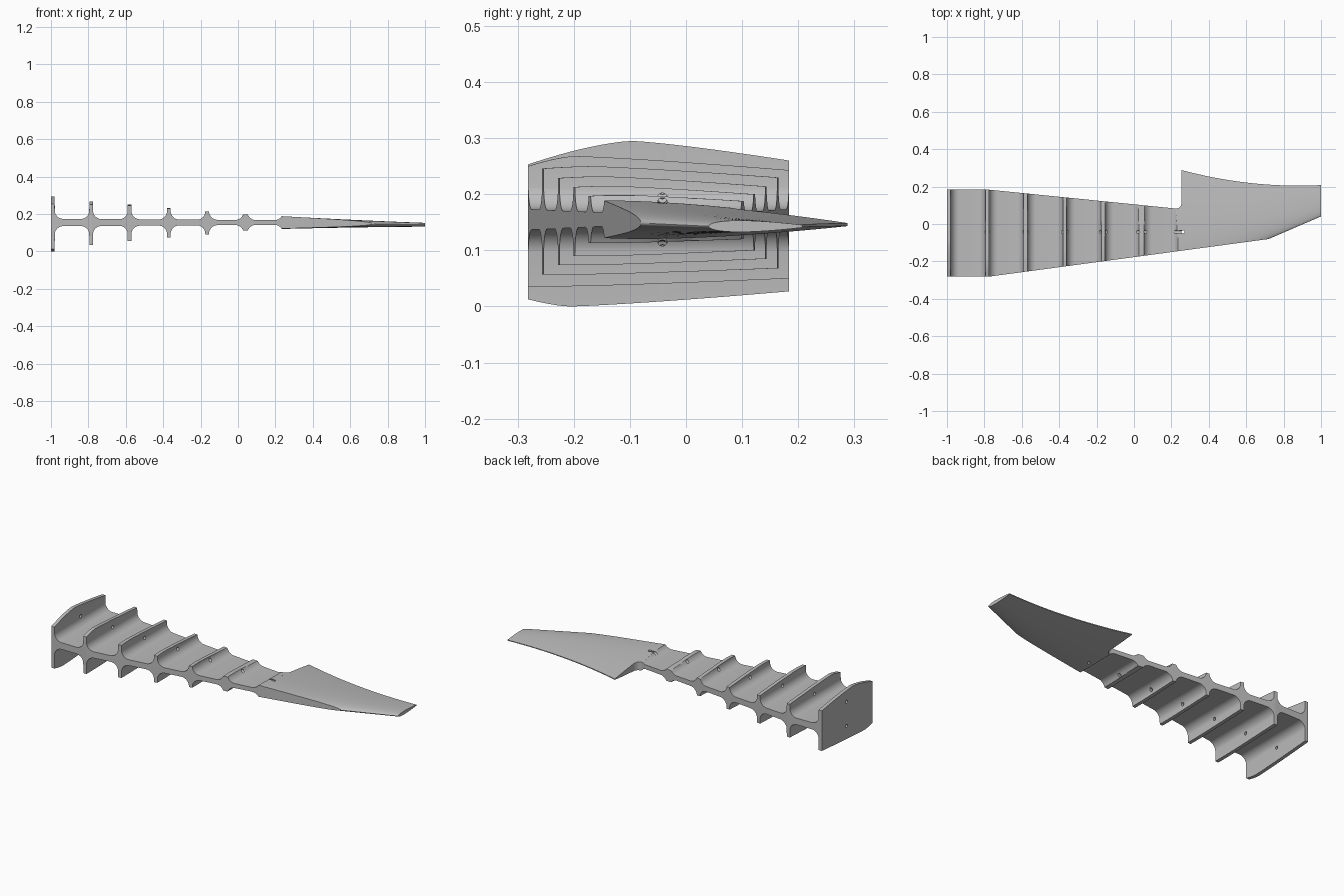
import bpy, bmesh, math
from mathutils import Vector

cube = bpy.data.objects.get("Cube")
if cube:
    bpy.data.objects.remove(cube, do_unlink=True)

grey = bpy.data.materials.new("light grey")
grey.use_nodes = True
color = (0.5, 0.5, 0.5, 1)
grey.diffuse_color = color
grey.node_tree.nodes["Principled BSDF"].inputs["Base Color"].default_value = color

MID, HALF, FILLET = 0.155, 0.01, 0.045
ROOT, KINK = 0.255, 0.72

# Ribs: x, peak position, top (front, peak, back), bottom (front, low, back)
RIBS = [
    (-0.99, 0.40, (0.253, 0.295, 0.26), (0.013, 0.0, 0.027)),
    (-0.785, 0.18, (0.25, 0.268, 0.243), (0.036, 0.036, 0.05)),
    (-0.58, 0.20, (0.246, 0.25, 0.23), (0.057, 0.057, 0.068)),
    (-0.37, 0.20, (0.229, 0.232, 0.214), (0.074, 0.074, 0.085)),
    (-0.165, 0.20, (0.213, 0.215, 0.2), (0.09, 0.09, 0.1)),
    (0.04, 0.20, (0.197, 0.199, 0.188), (0.113, 0.113, 0.12)),
]
JOINT = 0.25  # centre of the shoulder where the blade begins


# Plan outline
def front_edge(x):
    return -0.282 + 0.1345 * max(0, x + 0.78)


def back_edge(x):
    y = 0.184 - 0.101 * max(0, x + 0.78)
    r = 0.036
    bend = min(r, max(0, x - 0.22))
    return y + r - math.sqrt(r * r - bend * bend)


def blade_nose(x):
    return -0.08 + 0.43 * (x - KINK)


def blade_tail(x):
    return 0.205 + 0.083 * ((0.88 - x) / 0.625) ** 2


# Tapered foil surface; side is +1 for the top and -1 for the bottom
def foil(x, y, side):
    nose, tail = blade_nose(x), blade_tail(x)
    chord = tail - nose
    u = min(1, max(0, (y - nose) / chord))
    thick = 0.6 * chord * 0.114 * (
        2.969 * math.sqrt(u) - 1.26 * u - 3.516 * u ** 2 + 2.843 * u ** 3 - 1.015 * u ** 4) / 1.2
    s = (x - ROOT) / (1 - ROOT)
    middle = (0.158 - 0.012 * u) * (1 - s) + 0.143 * s
    return middle + side * (thick + 0.002 * u)


# Height of a rib edge along its length
def rib_edge(rib, t, side):
    peak = rib[1] if side > 0 else 0.16
    front, best, back = rib[2] if side > 0 else rib[3]
    if t < peak:
        return best + (front - best) * ((peak - t) / peak) ** 1.5
    return best + (back - best) * ((t - peak) / (1 - peak)) ** 1.25


# Web with rounded fillets up to every rib
def web(x, y, t, side):
    centre = min([r[0] for r in RIBS] + [JOINT], key=lambda c: abs(x - c))
    d = abs(x - centre) - HALF
    rib = next((r for r in RIBS if r[0] == centre), None)
    limit = rib_edge(rib, t, side) if rib else foil(x, y, side)
    if d <= 1e-5:
        return limit
    core = 0.020 - 0.008 * (x + 1) / 1.25
    k = max(0, FILLET - d)
    z = MID + side * (core + FILLET - math.sqrt(FILLET ** 2 - k * k))
    return min(z, limit) if side > 0 else max(z, limit)


# Closed slab from a top and a bottom height field
def slab(name, xs, ts, front, back, height):
    bm = bmesh.new()
    grids = []
    for side in (1, -1):
        grid = []
        for x in xs:
            a, b = front(x), back(x)
            grid.append([bm.verts.new((x, a + (b - a) * t, height(x, a + (b - a) * t, t, side)))
                         for t in ts])
        grids.append(grid)
    top, bottom = grids
    nx, nt = len(xs) - 1, len(ts) - 1
    for g in grids:
        for i in range(nx):
            for j in range(nt):
                bm.faces.new((g[i][j], g[i + 1][j], g[i + 1][j + 1], g[i][j + 1]))
    for i in range(nx):
        for j in (0, nt):
            bm.faces.new((top[i][j], top[i + 1][j], bottom[i + 1][j], bottom[i][j]))
    for j in range(nt):
        for i in (0, nx):
            bm.faces.new((top[i][j], top[i][j + 1], bottom[i][j + 1], bottom[i][j]))
    bmesh.ops.remove_doubles(bm, verts=bm.verts, dist=1e-5)
    bmesh.ops.recalc_face_normals(bm, faces=bm.faces)
    mesh = bpy.data.meshes.new(name)
    bm.to_mesh(mesh)
    bm.free()
    mesh.materials.append(grey)
    obj = bpy.data.objects.new(name, mesh)
    bpy.context.collection.objects.link(obj)
    return obj


# Ribbed spine
columns = {-1.0, 0.256}
for c in [r[0] for r in RIBS] + [JOINT]:
    for sign in (-1, 1):
        columns.add(round(c + sign * HALF, 5))
        for k in range(11):
            d = 0.0004 + FILLET * (1 - math.cos(k * math.pi / 20))
            columns.add(round(c + sign * (HALF + d), 5))
columns |= {-0.78, 0.22, 0.228, 0.234, 0.246, 0.251}
columns = sorted(x for x in columns if -1 <= x <= 0.256)
spine = slab("ribbed_spine", columns, [i / 25 for i in range(26)], front_edge, back_edge, web)

# Tail blade with its nose cut flat along the spine's front edge
stations = [ROOT + (KINK - ROOT) * (1 - (1 - i / 14) ** 2) for i in range(15)]
stations += [KINK + (1 - KINK) * i / 8 for i in range(1, 9)]
blade = slab("fin_blade", stations, [(i / 28) ** 1.8 for i in range(29)],
             lambda x: max(blade_nose(x), front_edge(x)), blade_tail,
             lambda x, y, t, side: foil(x, y, side))


# Cord channels and the vertical anchor hole
def rod(name, start, end, radius):
    a, b = Vector(start), Vector(end)
    bpy.ops.mesh.primitive_cylinder_add(vertices=20, radius=radius, depth=(b - a).length,
                                        location=(a + b) / 2)
    obj = bpy.context.object
    obj.name = name
    obj.rotation_euler = (b - a).to_track_quat('Z', 'Y').to_euler()
    obj.hide_render = True
    return obj


HOLE_Y = -0.042
rods = [rod("channel_cutter", (-1.05, HOLE_Y, MID + s * 0.072),
            (0.262, HOLE_Y, MID + s * 0.0225), 0.009) for s in (1, -1)]
rods.append(rod("anchor_cutter", (0.262, HOLE_Y, 0), (0.262, HOLE_Y, 0.3), 0.0085))

for obj in (spine, blade):
    bpy.ops.object.select_all(action='DESELECT')
    obj.select_set(True)
    bpy.context.view_layer.objects.active = obj
    for cutter in rods:
        mod = obj.modifiers.new("hole", 'BOOLEAN')
        mod.operation, mod.solver, mod.object = 'DIFFERENCE', 'EXACT', cutter
        bpy.ops.object.modifier_apply(modifier=mod.name)
    bpy.ops.object.shade_smooth_by_angle(angle=math.radians(28))

for cutter in rods:
    bpy.data.objects.remove(cutter, do_unlink=True)
